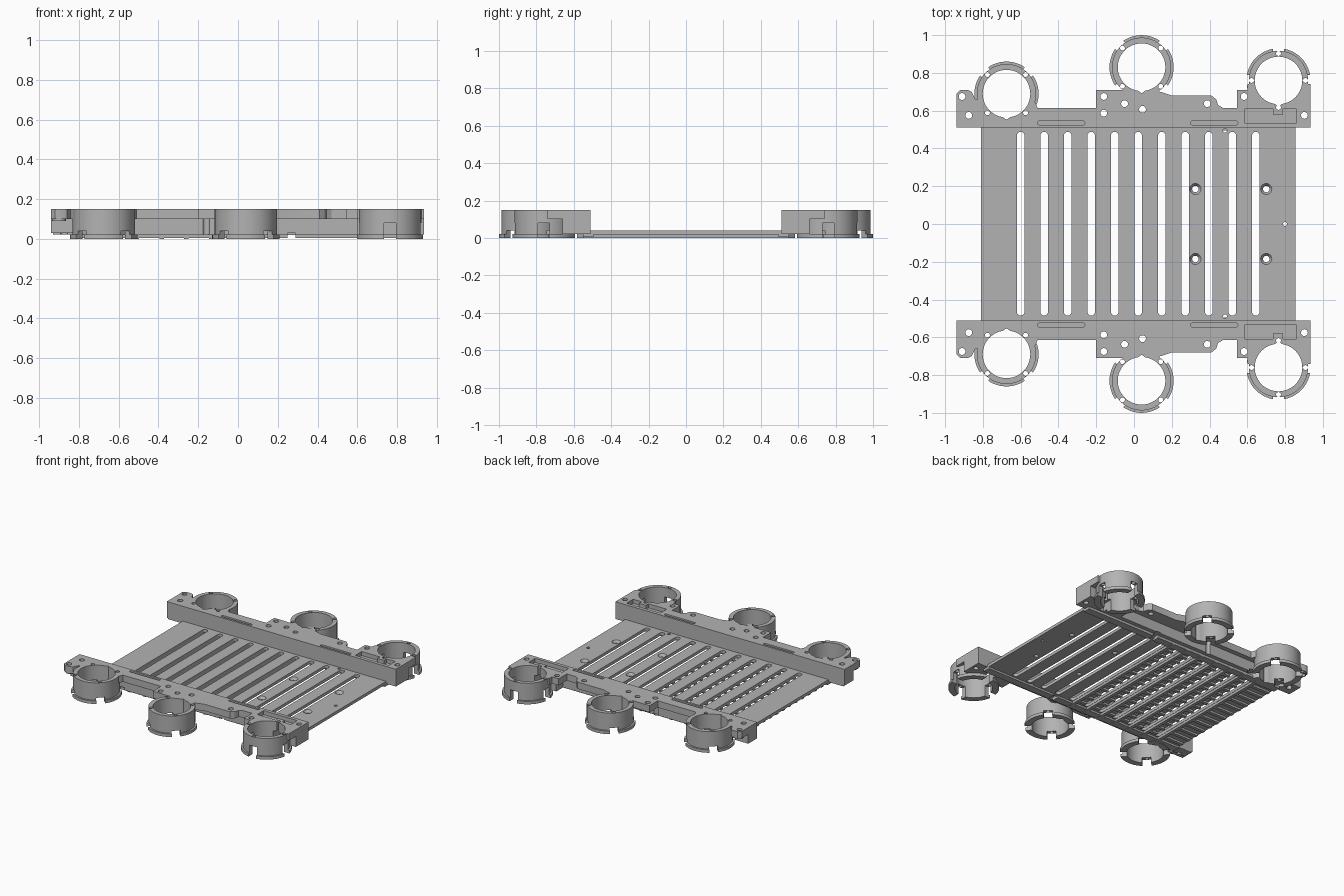
import bpy, bmesh, math
from mathutils import Matrix

cube = bpy.data.objects.get("Cube")
if cube:
    bpy.data.objects.remove(cube)

grey = bpy.data.materials.new("plain grey")
grey.use_nodes = True
grey.diffuse_color = (0.45, 0.45, 0.45, 1)
grey.node_tree.nodes["Principled BSDF"].inputs["Base Color"].default_value = grey.diffuse_color


def make(name, bm):
    bmesh.ops.recalc_face_normals(bm, faces=bm.faces)
    mesh = bpy.data.meshes.new(name)
    bm.to_mesh(mesh)
    bm.free()
    mesh.materials.append(grey)
    ob = bpy.data.objects.new(name, mesh)
    bpy.context.collection.objects.link(ob)
    return ob


def prism(name, outline, z0, z1):
    bm = bmesh.new()
    face = bm.faces.new([bm.verts.new((x, y, z0)) for x, y in outline])
    top = bmesh.ops.extrude_face_region(bm, geom=[face])["geom"]
    bmesh.ops.translate(bm, vec=(0, 0, z1 - z0),
                        verts=[v for v in top if isinstance(v, bmesh.types.BMVert)])
    return make(name, bm)


def box(name, x0, x1, y0, y1, z0, z1):
    return prism(name, [(x0, y0), (x1, y0), (x1, y1), (x0, y1)], z0, z1)


def cyl(name, x, y, r, z0, z1, sides=20, r_top=None):
    bm = bmesh.new()
    bmesh.ops.create_cone(bm, cap_ends=True, segments=sides, radius1=r,
                          radius2=r if r_top is None else r_top, depth=z1 - z0,
                          matrix=Matrix.Translation((x, y, (z0 + z1) / 2)))
    return make(name, bm)


def slot(name, x0, x1, y0, y1, z0, z1):
    """Box with round ends along its longer side."""
    r = min(x1 - x0, y1 - y0) / 2
    pts = []
    for i in range(20):
        a = math.pi * (i + 0.5) / 10
        cx = x1 - r if math.cos(a) > 0 else x0 + r
        cy = y1 - r if math.sin(a) > 0 else y0 + r
        pts.append((cx + r * math.cos(a), cy + r * math.sin(a)))
    return prism(name, pts, z0, z1)


def combine(base, adds, cuts):
    """Join the added solids to the base, then take away the cutters."""
    for op, tools in (("UNION", adds), ("DIFFERENCE", cuts)):
        for tool in tools:
            mod = base.modifiers.new("shape", "BOOLEAN")
            mod.operation, mod.object, mod.solver = op, tool, "EXACT"
    mesh = bpy.data.meshes.new_from_object(
        base.evaluated_get(bpy.context.evaluated_depsgraph_get()))
    base.modifiers.clear()
    base.data = mesh
    for tool in adds + cuts:
        bpy.data.objects.remove(tool)


def smooth(ob):
    bpy.ops.object.select_all(action="DESELECT")
    ob.select_set(True)
    bpy.context.view_layer.objects.active = ob
    bpy.ops.object.shade_smooth_by_angle(angle=math.radians(30))


# Side rail: stepped top flange, inner wall and end blocks
flange = [(-.94, .51), (.935, .51), (.935, .74), (.60, .74), (.60, .71), (.545, .71),
          (.545, .615), (.47, .615), (.445, .63), (.435, .66), (.41, .68), (.20, .68),
          (.14, .70), (-.11, .71), (-.20, .71), (-.20, .615), (-.51, .615), (-.53, .66),
          (-.84, .66), (-.86, .70), (-.88, .71), (-.92, .71), (-.94, .69)]
rail = prism("side_rail", flange, .10, .15)
adds = [box("inner_wall", -.93, .925, .51, .58, .022, .12),
        box("right_end_block", -.94, -.83, .51, .615, .03, .13),
        box("left_end_block", .60, .935, .51, .66, .022, .13),
        cyl("corner_boss", -.90, .67, .035, .09, .12)]
cuts = []

# Ring mounts: centre x, centre y, first notch angle, notch height
rings = [(-.675, .69, 45, .04), (.04, .83, 45, .04), (.765, .76, 0, .08)]
for x, y, turn, height in rings:
    adds += [cyl("ring_wall", x, y, .157, 0, .15, 48), cyl("ring_foot", x, y, .17, 0, .022, 48)]
    cuts.append(cyl("ring_bore", x, y, .126, -.05, .2, 48))
    cuts.append(prism("bore_tip", [(x - .04, y - .11), (x, y - .138), (x + .04, y - .11)], -.05, .2))
    for k in range(4):
        a = math.radians(turn + 90 * k)
        hx, hy = x + .143 * math.cos(a), y + .143 * math.sin(a)
        cuts.append(cyl("ring_screw_hole", hx, hy, .013, -.05, .2, 14))
        c, s = math.cos(a), math.sin(a)
        notch = [(x + u * c - v * s, y + u * s + v * c)
                 for u, v in ((.11, -.03), (.20, -.03), (.20, .03), (.11, .03))]
        cuts.append(prism("ring_notch", notch, -.05, height))

# Rail screw holes, shallow grooves and pocket
for x, y in [(-.91, .675), (-.875, .575), (-.16, .675), (-.16, .587), (-.05, .637),
             (.045, .607), (.388, .637), (.583, .675), (.902, .575)]:
    cuts.append(cyl("rail_hole", x, y, .018, -.05, .2))
for x in (-.51, .30):
    cuts.append(slot("rail_groove", x, x + .25, .525, .545, .135, .2))
cuts.append(prism("rail_pocket", [(.585, .535), (.86, .535), (.86, .61), (.79, .61), (.79, .58),
                                  (.735, .58), (.735, .61), (.585, .61)], .12, .2))
cuts.append(box("cable_gap", .25, .29, .4, 1.1, -.05, .028))
combine(rail, adds, cuts)
mirror = rail.modifiers.new("mirror", "MIRROR")
mirror.use_axis = (False, True, False)
mirror.use_mirror_merge = False
smooth(rail)

# Deck plate with long vents and countersunk holes
deck = box("deck_plate", -.81, .855, -.512, .512, .018, .04)
vents = [-.60 + .1245 * i for i in range(11)]
cuts = [slot("vent", x - .02, x + .02, -.485, .488, -.05, .1) for x in vents]
for x in (.325, .70):
    for y in (-.185, .185):
        cuts.append(cyl("deck_hole", x, y, .017, -.05, .1))
        cuts.append(cyl("countersink", x, y, .017, .022, .042, 20, .031))
for x, y in ((.80, 0), (.482, .495), (.482, -.49)):
    cuts.append(cyl("pin_hole", x, y, .011, -.05, .1, 12))
combine(deck, [], cuts)
smooth(deck)

# Underside border and lengthwise bars beside the vents
for side in (-1, 1):
    lo, hi = sorted((side * .495, side * .55))
    box("under_border_a", -.81, .25, lo, hi, .004, .022)
    box("under_border_b", .29, .855, lo, hi, .004, .022)
for x in vents[:7]:
    box("under_bar", x - .045, x - .022, -.55, .55, 0, .02)

# Short cross ribs between the vents
for i in range(7):
    x0 = vents[i - 1] + .022 if i else -.80
    for j in range(13):
        y = -.45 + .075 * j
        box("cross_rib", x0, vents[i] - .04, y - .012, y + .012, .004, .02)
